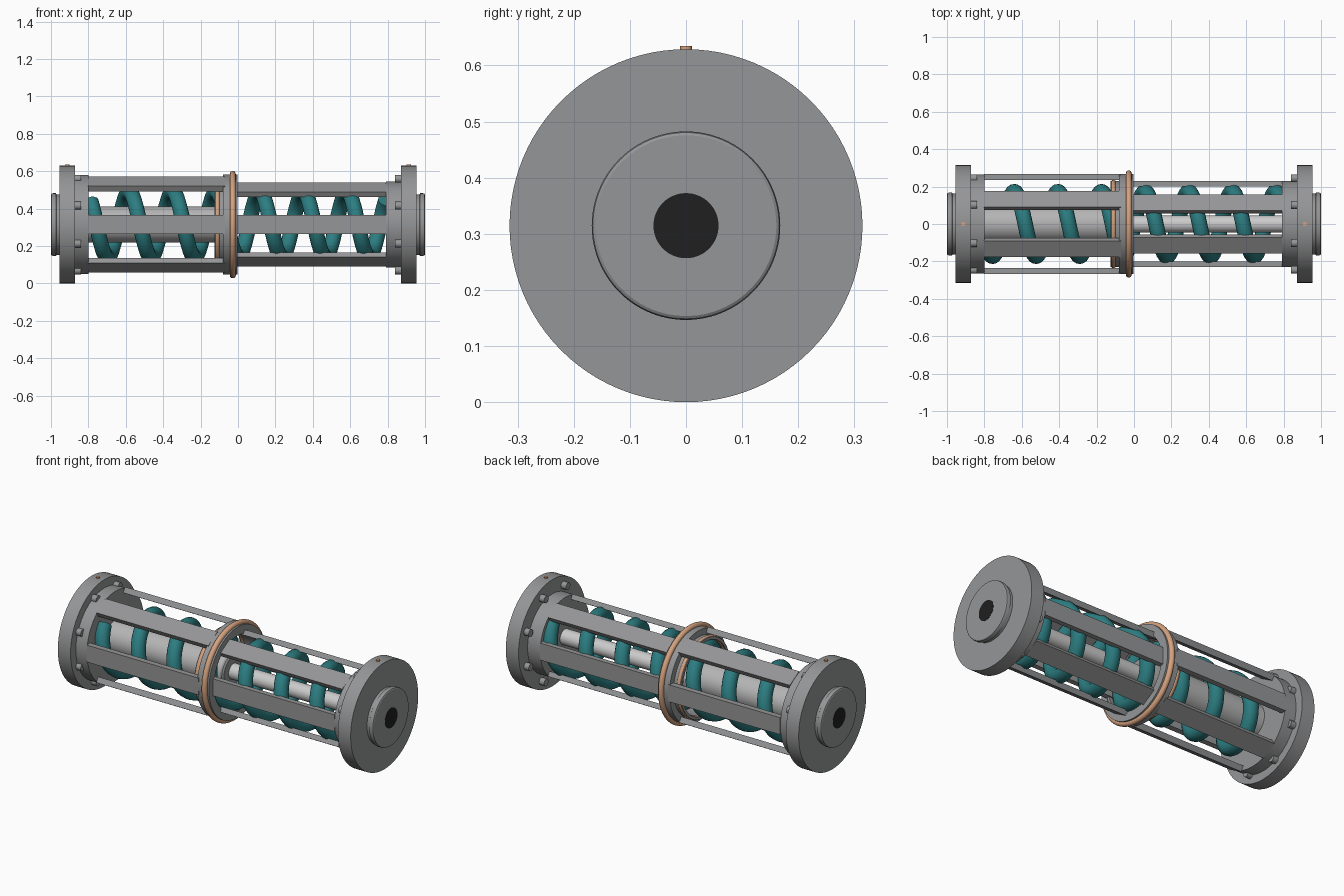
import bpy
import bmesh
from math import pi, cos, sin, radians
from mathutils import Matrix, Vector

if "Cube" in bpy.data.objects:
    bpy.data.objects.remove(bpy.data.objects["Cube"])

C = 0.3145  # height of the long axis


def material(name, rgb):
    m = bpy.data.materials.new(name)
    m.diffuse_color = (*rgb, 1)
    m.use_nodes = True
    m.node_tree.nodes["Principled BSDF"].inputs["Base Color"].default_value = m.diffuse_color
    return m


copper = material("copper", (0.66, 0.36, 0.21))
teal = material("teal", (0.025, 0.205, 0.22))
dark = material("dark", (0.014, 0.014, 0.015))
steel = material("dark_steel", (0.30, 0.303, 0.31))
body_grey = material("body_grey", (0.46, 0.46, 0.46))


def finish(name, bm, mat=steel, smooth=True):
    bmesh.ops.recalc_face_normals(bm, faces=bm.faces)
    me = bpy.data.meshes.new(name)
    bm.to_mesh(me)
    bm.free()
    ob = bpy.data.objects.new(name, me)
    bpy.context.collection.objects.link(ob)
    if mat:
        me.materials.append(mat)
    if smooth:
        bpy.ops.object.select_all(action='DESELECT')
        ob.select_set(True)
        bpy.context.view_layer.objects.active = ob
        bpy.ops.object.shade_smooth_by_angle(angle=radians(25))
    return ob


def lathe(name, profile, mat=steel, closed=False, n=96):
    """Spin an (x, radius) profile around the long axis."""
    bm = bmesh.new()
    rings = []
    for x, r in profile:
        if r == 0:
            rings.append([bm.verts.new((x, 0, C))] * n)
        else:
            rings.append([bm.verts.new((x, r * cos(2 * pi * i / n), C + r * sin(2 * pi * i / n)))
                          for i in range(n)])
    pairs = list(zip(rings, rings[1:]))
    if closed:
        pairs.append((rings[-1], rings[0]))
    for a, b in pairs:
        for i in range(n):
            j = (i + 1) % n
            bm.faces.new(list(dict.fromkeys((a[i], a[j], b[j], b[i]))))
    return finish(name, bm, mat)


def rod(name, x0, x1, r, mat=steel, n=96):
    return lathe(name, [(x0, 0), (x0, r), (x1, r), (x1, 0)], mat, n=n)


def tube(name, x0, x1, r0, r1):
    return lathe(name, [(x0, r0), (x0, r1), (x1, r1), (x1, r0)], closed=True)


def ring(name, x, major, minor):
    return lathe(name, [(x + minor * cos(2 * pi * k / 16), major + minor * sin(2 * pi * k / 16))
                        for k in range(16)], copper, closed=True)


def ribs(name, x0, x1, r0, r1, width):
    """Six flat bars around the axis."""
    bm = bmesh.new()
    for k in range(6):
        m = (Matrix.Translation((0, 0, C)) @ Matrix.Rotation(k * pi / 3, 4, 'X')
             @ Matrix.Translation(((x0 + x1) / 2, (r0 + r1) / 2, 0))
             @ Matrix.Diagonal((x1 - x0, r1 - r0, width, 1)))
        bmesh.ops.create_cube(bm, size=1, matrix=m)
    return finish(name, bm, smooth=False)


# End flanges, bosses, sockets, pins and bolts
for s, side in ((-1, "left"), (1, "right")):
    rod(side + "_flange", s * 0.872, s * 0.955, 0.3145)
    lathe(side + "_boss", [(s * x, r) for x, r in (
        (0.95, 0), (0.95, 0.162), (0.97, 0.162), (0.974, 0.168), (0.988, 0.168),
        (0.996, 0.166), (0.999, 0.161), (0.999, 0))])
    rod(side + "_socket", s * 0.97, s * 1.0, 0.058, dark)
    bm = bmesh.new()
    bmesh.ops.create_cone(bm, cap_ends=True, segments=24, radius1=0.011, radius2=0.011, depth=0.04,
                          matrix=Matrix.Translation((s * 0.913, 0, 2 * C - 0.014)))
    finish(side + "_pin", bm, copper)
    bm = bmesh.new()
    for k in range(8):
        a = pi / 8 + k * pi / 4
        bmesh.ops.create_cone(bm, cap_ends=True, segments=24, radius1=0.021, radius2=0.021, depth=0.045,
                              matrix=Matrix.Translation((s * 0.8625, 0.265 * cos(a), C + 0.265 * sin(a)))
                              @ Matrix.Rotation(pi / 2, 4, 'Y'))
    finish(side + "_bolts", bm)

# Outer cage on the left, inner cage on the right
rod("outer_hub", -0.88, -0.80, 0.265)
ribs("outer_ribs", -0.801, -0.07, 0.234, 0.267, 0.10)
tube("outer_collar", -0.08, -0.003, 0.228, 0.267)
rod("inner_hub", 0.79, 0.88, 0.230)
ribs("inner_ribs", -0.05, 0.791, 0.20, 0.23, 0.10)
tube("inner_collar", -0.125, -0.006, 0.214, 0.23)

# Copper seal rings
ring("outer_seal", -0.028, 0.271, 0.016)
ring("inner_seal", -0.11, 0.223, 0.013)

# Damper body, its end gland and the shaft
rod("damper_body", -0.81, -0.04, 0.097, body_grey)
lathe("damper_gland", [(-0.05, 0), (-0.05, 0.0975), (-0.038, 0.0975), (-0.03, 0.088), (-0.03, 0)])
rod("damper_shaft", -0.04, 0.80, 0.045, None, n=64)

# Coil spring swept along a helix
R, wire, pitch, x0, x1, per = 0.173, 0.041, 0.233, -0.785, 0.79, 48
steps = int((x1 - x0) / pitch * per)
bm = bmesh.new()
loops = []
for i in range(steps + 1):
    x = x0 + (x1 - x0) * i / steps
    t = 2 * pi * (x + 0.64) / pitch
    radial = Vector((0, cos(t), sin(t)))
    tangent = Vector((pitch / (2 * pi), -R * sin(t), R * cos(t))).normalized()
    binormal = tangent.cross(radial)
    centre = Vector((x, 0, C)) + R * radial
    loops.append([bm.verts.new(centre + wire * (cos(u) * radial + sin(u) * binormal))
                  for u in (2 * pi * k / 16 for k in range(16))])
for a, b in zip(loops, loops[1:]):
    for k in range(16):
        j = (k + 1) % 16
        bm.faces.new((a[k], a[j], b[j], b[k]))
bm.faces.new(loops[0])
bm.faces.new(loops[-1])
finish("coil_spring", bm, teal)
